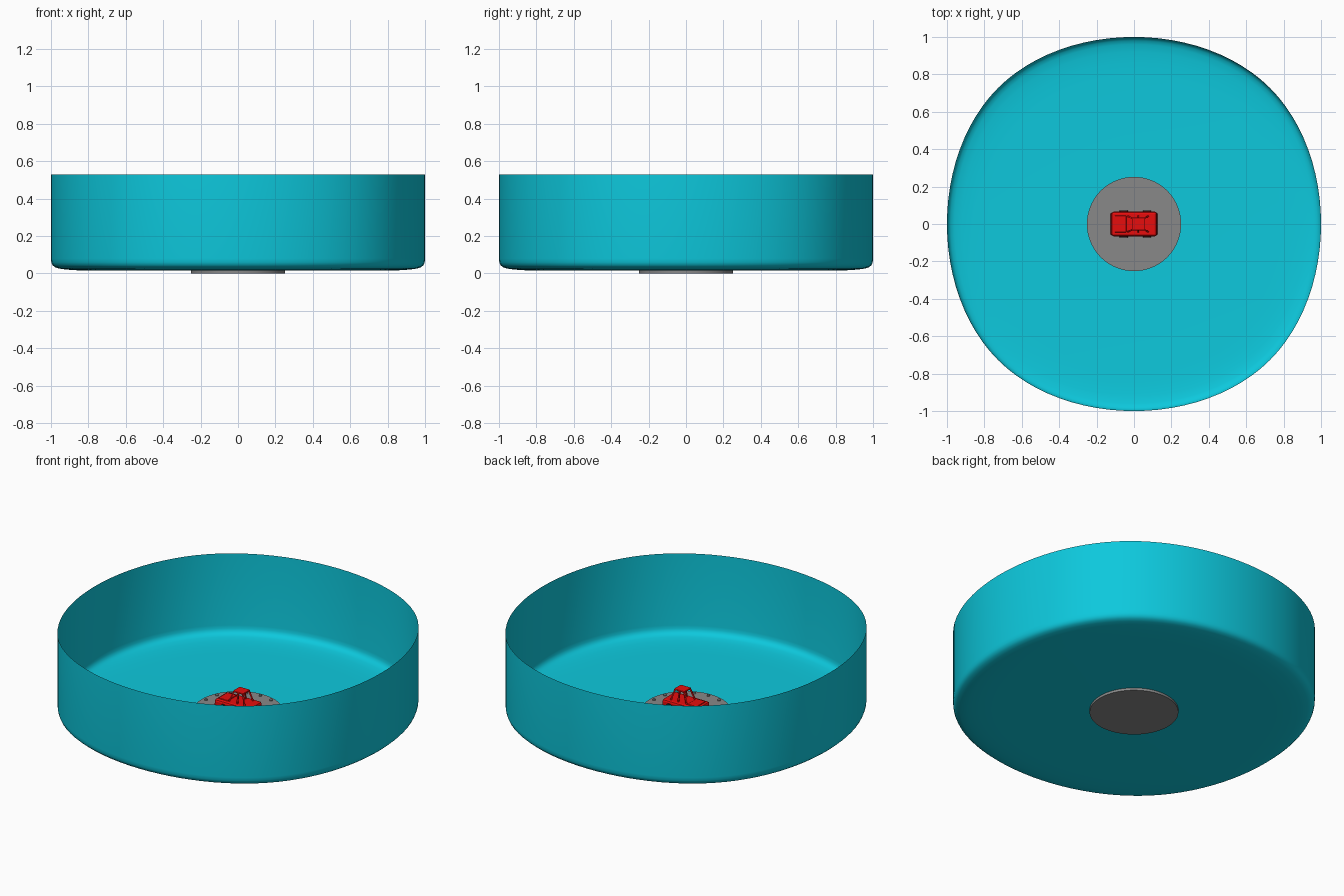
import bpy, bmesh, math
from mathutils import Vector, Matrix

old = bpy.data.objects.get("Cube")
if old:
    bpy.data.objects.remove(old, do_unlink=True)


def material(name, r, g, b):
    m = bpy.data.materials.new(name)
    m.use_nodes = True
    m.diffuse_color = (r, g, b, 1)
    m.node_tree.nodes["Principled BSDF"].inputs["Base Color"].default_value = (r, g, b, 1)
    return m


TEAL = material("teal", 0.004, 0.58, 0.72)
GREY = material("grey", 0.25, 0.25, 0.25)
RED = material("red", 0.8, 0.004, 0.004)
BLACK = material("tyre_black", 0.02, 0.02, 0.02)


def finish(name, bm, mat, smooth=None, bevel=0):
    bmesh.ops.recalc_face_normals(bm, faces=bm.faces)
    mesh = bpy.data.meshes.new(name)
    bm.to_mesh(mesh)
    bm.free()
    mesh.materials.append(mat)
    ob = bpy.data.objects.new(name, mesh)
    bpy.context.collection.objects.link(ob)
    if bevel:
        mod = ob.modifiers.new("Bevel", "BEVEL")
        mod.width = bevel
        mod.segments = 2
    if smooth:
        bpy.ops.object.select_all(action="DESELECT")
        ob.select_set(True)
        bpy.context.view_layer.objects.active = ob
        bpy.ops.object.shade_smooth_by_angle(angle=math.radians(smooth))
    return ob


def box(name, lo, hi, mat, bevel=0):
    bm = bmesh.new()
    lo, hi = Vector(lo), Vector(hi)
    bmesh.ops.create_cube(bm, size=1, matrix=Matrix.Translation((lo + hi) / 2)
                          @ Matrix.Diagonal((*(hi - lo), 1)))
    return finish(name, bm, mat, bevel=bevel)


def cylinder(name, centre, radius, depth, mat, sides=32, axis="Z"):
    bm = bmesh.new()
    turn = Matrix.Rotation(math.pi / 2, 4, "X") if axis == "Y" else Matrix()
    bmesh.ops.create_cone(bm, cap_ends=True, segments=sides, radius1=radius, radius2=radius,
                          depth=depth, matrix=Matrix.Translation(centre) @ turn)
    return finish(name, bm, mat, smooth=40)


def bar(name, a, b, width, mat):
    a, b = Vector(a), Vector(b)
    bm = bmesh.new()
    turn = (b - a).to_track_quat("Z", "Y").to_matrix().to_4x4()
    bmesh.ops.create_cube(bm, size=1, matrix=Matrix.Translation((a + b) / 2) @ turn
                          @ Matrix.Diagonal((width, width, (b - a).length, 1)))
    return finish(name, bm, mat)


# Slightly squarish round outline: cubic spline around a square
def outline(steps=24):
    half = 12 / 11
    corners = [Vector((half * sx, half * sy)) for sx, sy in ((1, 1), (-1, 1), (-1, -1), (1, -1))]
    points = []
    for side in range(4):
        p = [corners[(side + k - 1) % 4] for k in range(4)]
        for i in range(steps):
            t = i / steps
            points.append(((1 - t) ** 3 * p[0] + (3 * t ** 3 - 6 * t * t + 4) * p[1]
                           + (-3 * t ** 3 + 3 * t * t + 3 * t + 1) * p[2] + t ** 3 * p[3]) / 6)
    return points


# Open pool: single-sheet wall with a rounded foot and a flat floor
profile = [(1, 0.53), (1, 0.08), (0.998, 0.06), (0.992, 0.045), (0.98, 0.034), (0.96, 0.027),
           (0.92, 0.021), (0.86, 0.017), (0.78, 0.015), (0.2, 0.015)]
bm = bmesh.new()
rings = [[bm.verts.new((p.x * s, p.y * s, z)) for p in outline()] for s, z in profile]
for upper, lower in zip(rings, rings[1:]):
    for i in range(len(upper)):
        j = (i + 1) % len(upper)
        bm.faces.new((upper[i], upper[j], lower[j], lower[i]))
bm.faces.new(rings[-1])
finish("pool_shell", bm, TEAL, smooth=60)

# Round base plate with raised centre disc and ring of bolts
cylinder("base_plate", (0, 0, 0.0135), 0.252, 0.027, GREY, 64)
cylinder("plate_disc", (0, 0, 0.016), 0.236, 0.028, GREY, 64)
for i in range(16):
    a = math.tau * i / 16
    cylinder("plate_bolt", (0.222 * math.cos(a), 0.222 * math.sin(a), 0.033), 0.009, 0.01, GREY, 10)

# Small car: body, bonnet, bumpers
box("car_body", (-0.12, -0.066, 0.045), (0.122, 0.066, 0.088), RED, 0.012)
box("car_bonnet", (-0.105, -0.045, 0.08), (-0.04, 0.045, 0.094), RED, 0.005)
for x in (-0.12, 0.12):
    box("bumper", (x - 0.005, -0.058, 0.045), (x + 0.005, 0.058, 0.058), RED, 0.003)

# Open cabin: roof on sloping pillars
box("cabin_roof", (-0.012, -0.034, 0.148), (0.06, 0.034, 0.158), RED, 0.004)
for y in (-1, 1):
    for low, high in ((-0.034, -0.007), (0.076, 0.055), (0.024, 0.024)):
        bar("cabin_pillar", (low, y * 0.042, 0.084), (high, y * 0.03, 0.152), 0.008, RED)
    # Wheels
    for x in (-0.055, 0.07):
        cylinder("wheel", (x, y * 0.06, 0.051), 0.022, 0.026, BLACK, 20, "Y")
